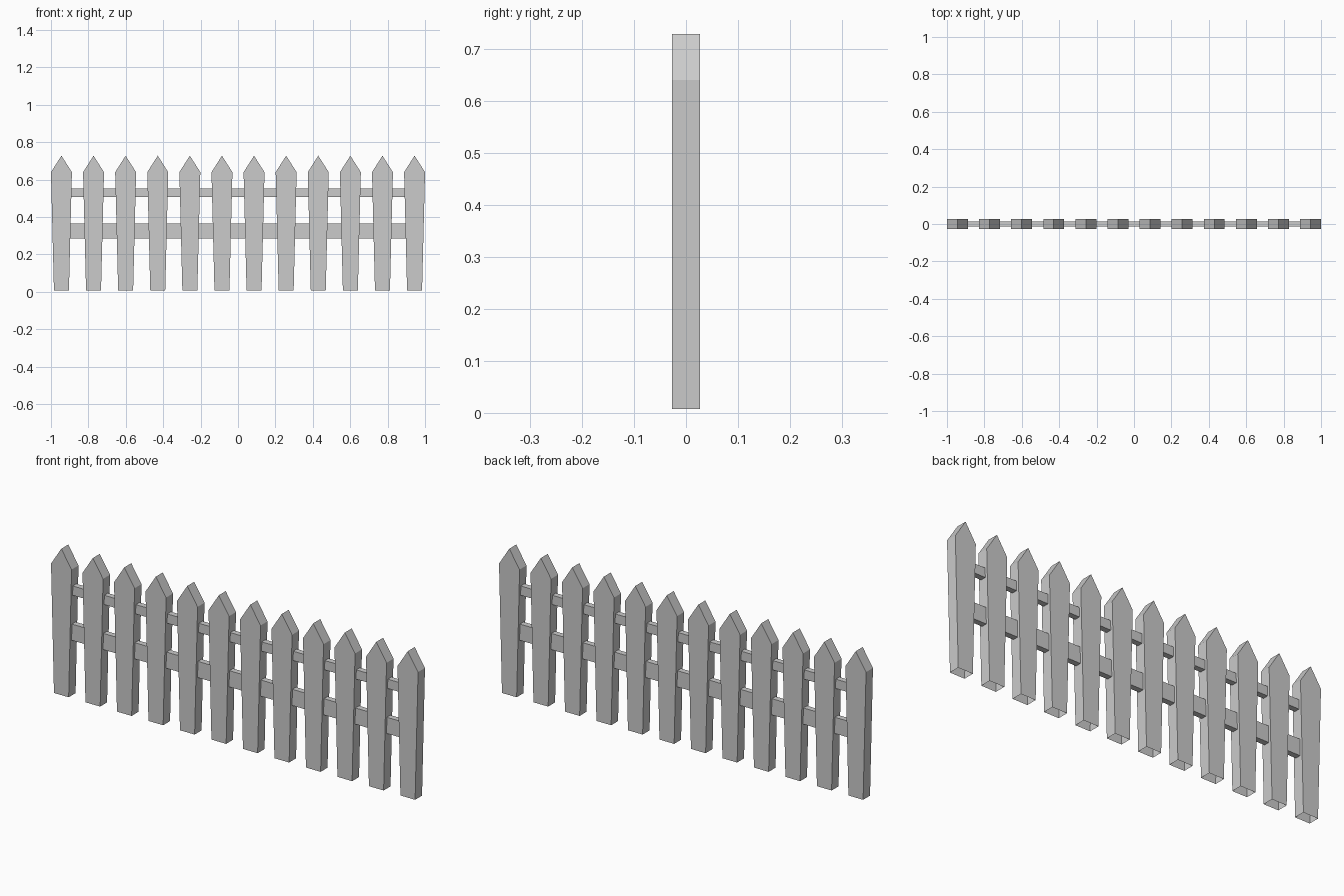
import bpy, bmesh

if "Cube" in bpy.data.objects:
    bpy.data.objects.remove(bpy.data.objects["Cube"])

COUNT = 12
END_X = 0.944      # centre of the end pickets
HALF_Y = 0.027     # half picket thickness
PROFILE = [(-0.04, 0.007), (0.04, 0.007), (0.056, 0.64), (0.0, 0.728), (-0.056, 0.64)]


def make_object(name, bm, x=0.0):
    mesh = bpy.data.meshes.new(name)
    bm.to_mesh(mesh)
    bm.free()
    obj = bpy.data.objects.new(name, mesh)
    obj.location.x = x
    bpy.context.collection.objects.link(obj)
    return obj


# Tapered pointed picket, open underneath
def picket(name, x):
    bm = bmesh.new()
    front = [bm.verts.new((px, -HALF_Y, pz)) for px, pz in PROFILE]
    back = [bm.verts.new((px, HALF_Y, pz)) for px, pz in PROFILE]
    bm.faces.new(front)
    bm.faces.new(back[::-1])
    for i in range(1, len(PROFILE)):
        j = (i + 1) % len(PROFILE)
        bm.faces.new((front[j], front[i], back[i], back[j]))
    make_object(name, bm, x)


# Horizontal rail running through all pickets
def rail(name, z0, z1):
    bm = bmesh.new()
    bmesh.ops.create_cube(bm, size=1)
    bmesh.ops.scale(bm, vec=(1.86, 0.028, z1 - z0), verts=bm.verts)
    bmesh.ops.translate(bm, vec=(0, 0, (z0 + z1) / 2), verts=bm.verts)
    make_object(name, bm)


for i in range(COUNT):
    picket(f"picket_{i + 1}", -END_X + 2 * END_X * i / (COUNT - 1))

rail("upper_rail", 0.508, 0.554)
rail("lower_rail", 0.285, 0.365)
